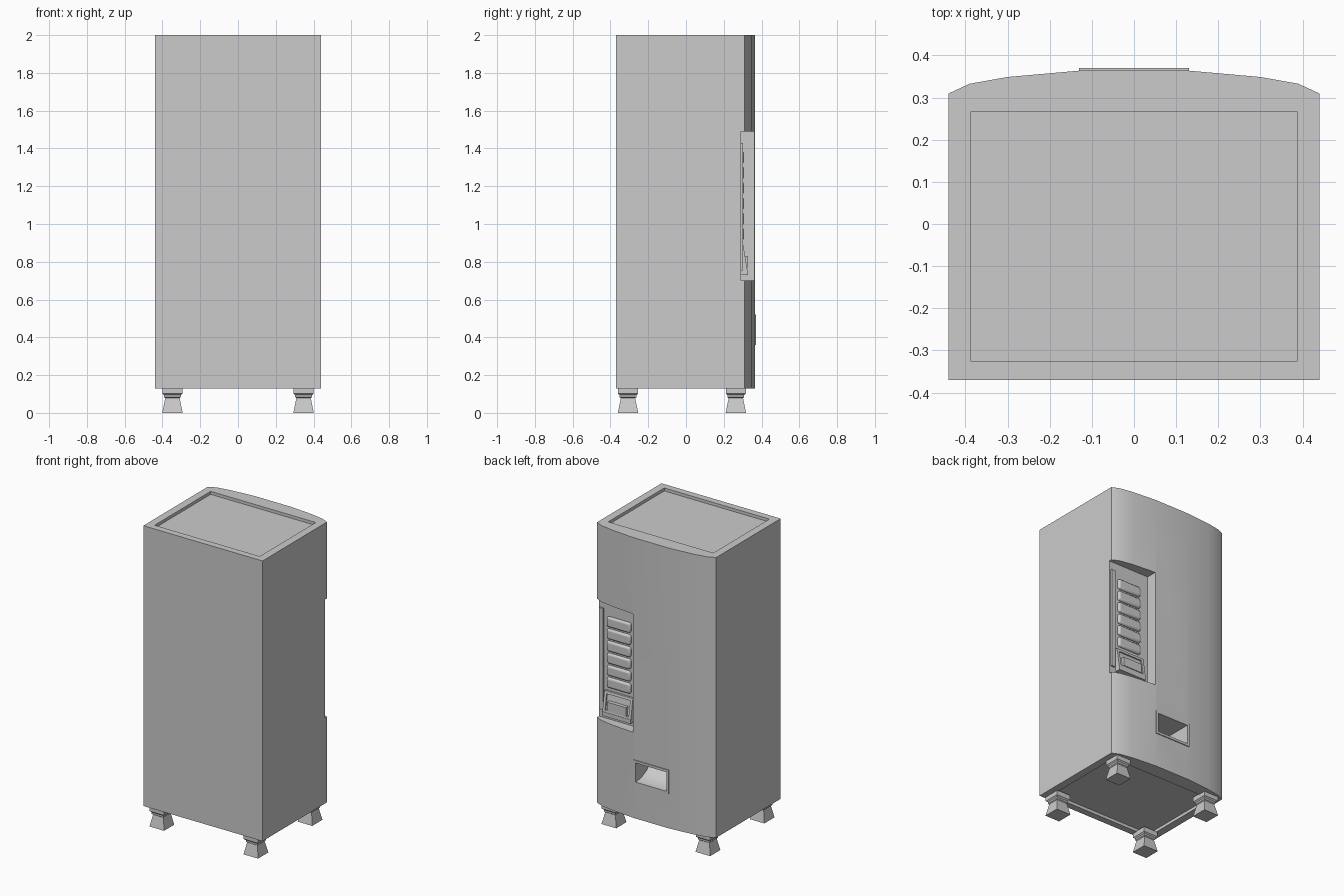
import bpy, bmesh, math
from mathutils import Vector

if "Cube" in bpy.data.objects:
    bpy.data.objects.remove(bpy.data.objects["Cube"])


def obj_from_bm(name, bm):
    bmesh.ops.recalc_face_normals(bm, faces=bm.faces)
    me = bpy.data.meshes.new(name)
    bm.to_mesh(me)
    bm.free()
    ob = bpy.data.objects.new(name, me)
    bpy.context.collection.objects.link(ob)
    return ob


def prism(name, pts, direction):
    """Extrude a closed outline of 3D points along a direction."""
    bm = bmesh.new()
    face = bm.faces.new([bm.verts.new(p) for p in pts])
    ext = bmesh.ops.extrude_face_region(bm, geom=[face])
    verts = [g for g in ext["geom"] if isinstance(g, bmesh.types.BMVert)]
    bmesh.ops.translate(bm, verts=verts, vec=Vector(direction))
    return obj_from_bm(name, bm)


def side_prism(name, yz, x0, x1):
    return prism(name, [(x0, y, z) for y, z in yz], (x1 - x0, 0, 0))


def box(name, x0, x1, y0, y1, z0, z1):
    return side_prism(name, [(y0, z0), (y1, z0), (y1, z1), (y0, z1)], x0, x1)


def cut(ob, cutter):
    mod = ob.modifiers.new("cut", "BOOLEAN")
    mod.operation = "DIFFERENCE"
    mod.solver = "EXACT"
    mod.object = cutter
    bpy.context.view_layer.objects.active = ob
    with bpy.context.temp_override(object=ob, active_object=ob):
        bpy.ops.object.modifier_apply(modifier=mod.name)
    bpy.data.objects.remove(cutter)


def smooth(ob, angle=30):
    bpy.ops.object.select_all(action="DESELECT")
    ob.select_set(True)
    bpy.context.view_layer.objects.active = ob
    bpy.ops.object.shade_smooth_by_angle(angle=math.radians(angle))


# Cabinet with a bowed service face
half = [(0.44, -0.37), (0.44, 0.31), (0.39, 0.333), (0.30, 0.349), (0.13, 0.364)]
outline = half + [(-x, y) for x, y in reversed(half)]
body = prism("cabinet", [(x, y, 0.13) for x, y in outline], (0, 0, 1.87))

# Shallow recesses in the top and the underside
cut(body, box("top_recess", -0.388, 0.388, -0.325, 0.266, 1.98, 2.1))
cut(body, box("bottom_recess", -0.388, 0.388, -0.325, 0.266, 0.0, 0.15))

# Control panel notch, open to the side, and the delivery chute
cut(body, box("panel_notch", 0.135, 0.6, 0.29, 0.5, 0.70, 1.49))
chute = [(0.5, 0.376), (0.35, 0.376), (0.30, 0.386), (0.25, 0.41),
         (0.215, 0.45), (0.20, 0.504), (0.5, 0.504)]
cut(body, side_prism("chute_cut", chute, -0.114, 0.114))
smooth(body)

# Frame around the delivery chute
frame = box("chute_frame", -0.13, 0.13, 0.35, 0.37, 0.36, 0.52)
cut(frame, box("frame_cut", -0.114, 0.114, 0.3, 0.5, 0.376, 0.504))

# Light strip on the outer edge of the panel
box("panel_strip", 0.402, 0.43, 0.285, 0.302, 0.755, 1.43)

# Selection buttons with rounded edges
for i in range(6):
    z = 1.352 - i * 0.081
    button = box(f"button_{i + 1}", 0.20, 0.375, 0.28, 0.307, z - 0.034, z + 0.034)
    bev = button.modifiers.new("round", "BEVEL")
    bev.width = 0.013
    bev.segments = 3
    smooth(button, 40)

# Coin unit: sloping housing with recessed face, raised block and base ledge
coin = side_prism("coin_unit", [(0.28, 0.755), (0.325, 0.755), (0.322, 0.775),
                                (0.303, 0.89), (0.28, 0.89)], 0.18, 0.39)
cut(coin, side_prism("coin_cut", [(0.313, 0.77), (0.36, 0.77), (0.36, 0.872),
                                  (0.297, 0.872)], 0.198, 0.372))
box("coin_block", 0.215, 0.355, 0.29, 0.328, 0.77, 0.83)
box("coin_ledge", 0.18, 0.39, 0.28, 0.327, 0.73, 0.757)

# Four stepped, tapered feet
profile = [(0.0, 0.054), (0.078, 0.038), (0.083, 0.044), (0.094, 0.044),
           (0.102, 0.053), (0.135, 0.053)]
for side, sx in (("left", -1), ("right", 1)):
    for end, cy in (("front", -0.307), ("back", 0.264)):
        bm = bmesh.new()
        rings = [[bm.verts.new((sx * 0.347 + a * h, cy + b * h, z))
                  for a, b in ((-1, -1), (1, -1), (1, 1), (-1, 1))]
                 for z, h in profile]
        for lo, hi in zip(rings, rings[1:]):
            for k in range(4):
                bm.faces.new((lo[k], lo[(k + 1) % 4], hi[(k + 1) % 4], hi[k]))
        bm.faces.new(rings[0])
        bm.faces.new(rings[-1])
        obj_from_bm(f"{end}_{side}_foot", bm)
